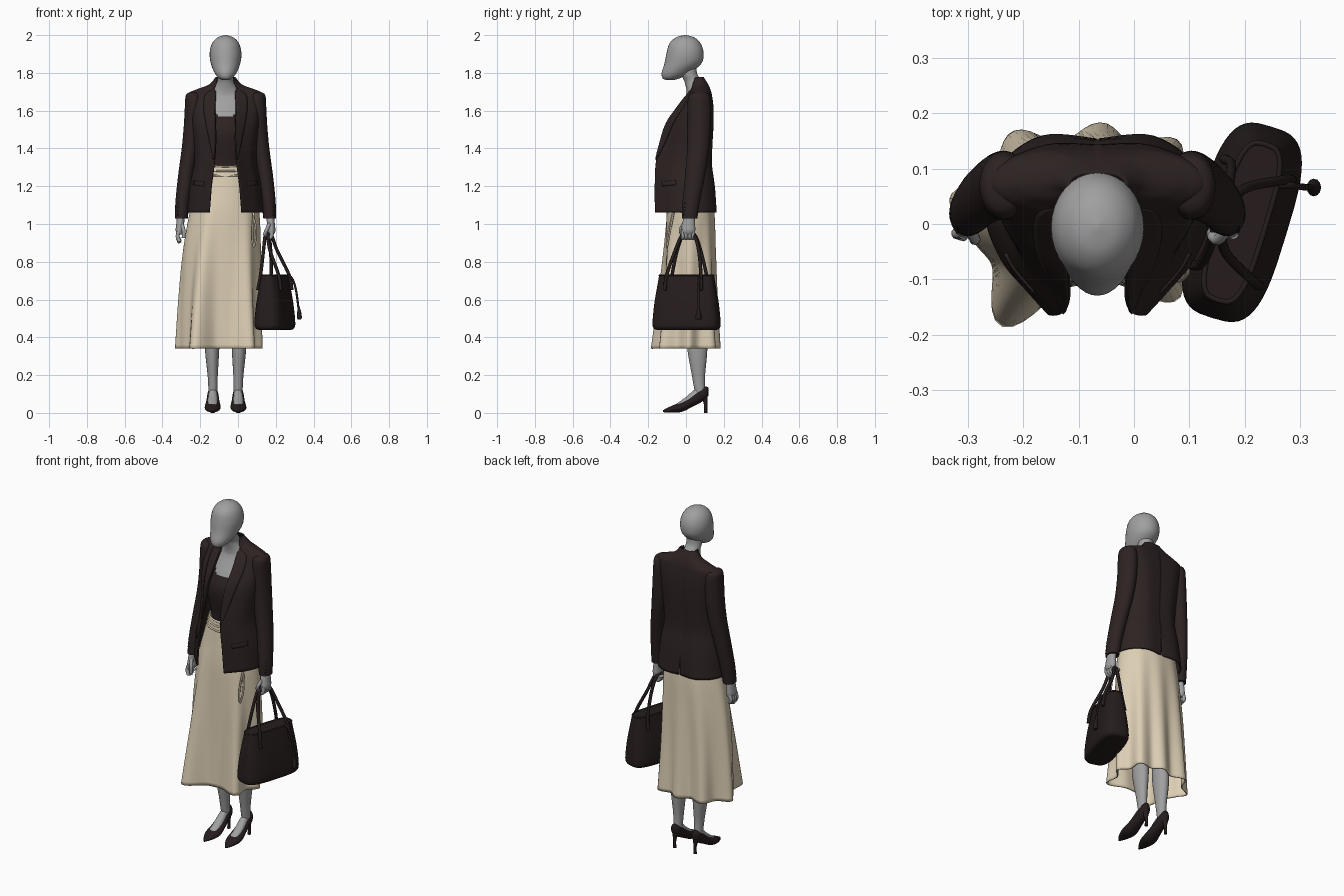
import bpy, bmesh, math
from mathutils import Vector

if "Cube" in bpy.data.objects:
    bpy.data.objects.remove(bpy.data.objects["Cube"])

CX = -0.066  # centre line of the figure


def material(name, *rgb):
    m = bpy.data.materials.new(name)
    m.use_nodes = True
    m.diffuse_color = (*rgb, 1)
    bsdf = next(n for n in m.node_tree.nodes if n.type == 'BSDF_PRINCIPLED')
    bsdf.inputs["Base Color"].default_value = (*rgb, 1)
    bsdf.inputs["Roughness"].default_value = 0.7
    return m


SKIN = material("mannequin_grey", 0.35, 0.35, 0.35)
CLOTH = material("dark_brown_cloth", 0.026, 0.016, 0.016)
LEATHER = material("dark_brown_leather", 0.019, 0.012, 0.012)
CREAM = material("cream_cloth", 0.72, 0.62, 0.46)


def sample(rows, t):
    """Smooth curve through the rows; t counts rows."""
    n = len(rows) - 1
    i = min(int(t), n - 1)
    f = t - i
    a, b, c, d = (rows[max(0, min(n, i + k))] for k in (-1, 0, 1, 2))
    return [0.5 * (2 * q + (r - p) * f + (2 * p - 5 * q + 4 * r - s) * f * f
                   + (3 * q - p - 3 * r + s) * f ** 3) for p, q, r, s in zip(a, b, c, d)]


def finish(name, bm, mats, x, thick=0, mirror=False):
    bmesh.ops.recalc_face_normals(bm, faces=bm.faces)
    me = bpy.data.meshes.new(name)
    bm.to_mesh(me)
    bm.free()
    ob = bpy.data.objects.new(name, me)
    bpy.context.collection.objects.link(ob)
    ob.location.x = x
    for m in mats:
        me.materials.append(m)
    if thick:
        mod = ob.modifiers.new("thickness", 'SOLIDIFY')
        mod.thickness, mod.offset = thick, 0
    if mirror:
        ob.modifiers.new("mirror", 'MIRROR')
    return ob


def loft(name, rows, mat, axis='z', power=1, wave=None, caps=True, seg=32, sub=5, **kw):
    """Rows are (position along axis, centre a, centre b, radius a, radius b)."""
    bm = bmesh.new()
    rings = []
    for k in range((len(rows) - 1) * sub + 1):
        t, a, b, ra, rb = sample(rows, k / sub)
        ring = []
        for j in range(seg):
            th = 2 * math.pi * j / seg
            c, s = math.cos(th), math.sin(th)
            w = wave(th, t) if wave else 0
            u = a + ra * math.copysign(abs(c) ** power, c) + w * c
            v = b + rb * math.copysign(abs(s) ** power, s) + w * s
            ring.append(bm.verts.new((u, v, t) if axis == 'z' else (u, t, v)))
        rings.append(ring)
    for r, q in zip(rings, rings[1:]):
        for j in range(seg):
            bm.faces.new((r[j], r[(j + 1) % seg], q[(j + 1) % seg], q[j]))
    if caps:
        bm.faces.new(rings[0])
        bm.faces.new(rings[-1])
    return finish(name, bm, [mat], kw.pop("x", CX), **kw)


def patch(name, f, nu, nt, mat, thick):
    """Half of a garment panel, mirrored on the centre line."""
    bm = bmesh.new()
    g = [[bm.verts.new(f(i / nu, j / nt)) for i in range(nu + 1)] for j in range(nt + 1)]
    for j in range(nt):
        for i in range(nu):
            bm.faces.new((g[j][i], g[j][i + 1], g[j + 1][i + 1], g[j + 1][i]))
    return finish(name, bm, [mat], CX, thick, True)


def tube(name, pts, r, mat, x=0, closed=False):
    cu = bpy.data.curves.new(name, 'CURVE')
    cu.dimensions, cu.bevel_depth, cu.bevel_resolution, cu.use_fill_caps = '3D', r, 3, True
    sp = cu.splines.new('POLY')
    n = (len(pts) - 1) * 6
    sp.points.add(n)
    for k in range(n + 1):
        sp.points[k].co = (*sample(pts, k / 6), 1)
    sp.use_smooth, sp.use_cyclic_u = True, closed
    ob = bpy.data.objects.new(name, cu)
    bpy.context.collection.objects.link(ob)
    cu.materials.append(mat)
    ob.location.x = x
    return ob


# Head, and torso with a dark scoop-necked top
loft("head", [(1.762, 0, -.085, .012, .02), (1.772, 0, -.078, .036, .046), (1.8, 0, -.054, .058, .075),
              (1.85, 0, -.016, .078, .098), (1.905, 0, -.005, .084, .098), (1.955, 0, -.005, .072, .083),
              (1.987, 0, -.005, .043, .05), (2, 0, -.005, .004, .005)], SKIN)
torso = loft("torso_and_top", [(1.2, 0, .03, .12, .09), (1.32, 0, .025, .113, .085), (1.48, 0, .025, .14, .11),
                               (1.57, 0, .035, .14, .09), (1.66, 0, .05, .115, .055), (1.7, 0, .053, .075, .05),
                               (1.75, 0, .041, .045, .048), (1.79, 0, .018, .043, .043), (1.83, 0, .01, .043, .045)],
             SKIN, sub=10, seg=64)
torso.data.materials.append(CLOTH)
for p in torso.data.polygons:
    p.material_index = int(p.center.z < 1.57 + .04 * (abs(p.center.x) / .062) ** 4)

# Jacket body: height, front gap, front y, half width, side y, back y
JACKET = [(1.06, .086, -.162, .2, .02, .156), (1.2, .075, -.163, .185, .02, .145),
          (1.32, .06, -.158, .162, .025, .13), (1.42, .052, -.135, .164, .03, .133),
          (1.53, .052, -.1, .177, .04, .139), (1.62, .054, -.04, .188, .06, .139),
          (1.685, .051, .008, .195, .07, .131), (1.708, .048, .025, .155, .073, .125),
          (1.735, .046, .036, .085, .075, .114), (1.775, .042, .05, .05, .07, .09)]


def jacket_point(u, t, lift=0):
    z, g, yf, rx, ym, yb = sample(JACKET, t)
    vent = max(0, 1.17 - z) * 0.045
    prof = [(vent, yb - vent), (.5 * rx, yb), (.88 * rx, ym + .6 * (yb - ym)), (rx, ym),
            (.86 * rx, ym + .45 * (yf - ym)), (g + .35 * (rx - g), yf + .24 * (ym - yf)), (g, yf)]
    x, y = sample(prof, u * 6)
    out = Vector((x, y - .03)).normalized() * lift
    return (x + out.x, y + out.y, z)


patch("jacket_body", lambda u, v: jacket_point(u, v * 9), 36, 54, CLOTH, .008)
patch("lapel", lambda u, v: jacket_point(
    1 - u * (.03 + .16 * math.sin(math.pi * min(1, v * 1.05)) ** .8), 2.2 + v * 5.6, .007),
    6, 30, CLOTH, .006)
patch("pocket_flap", lambda u, v: jacket_point(.64 + u * .2, 1.05 + v * .18 - u * .06, .005), 8, 3, CLOTH, .006)

# Sleeves with cuff buttons
loft("sleeves", [(1.03, .234, .019, .034, .041), (1.12, .227, .028, .038, .046), (1.25, .211, .047, .041, .052),
                 (1.4, .187, .064, .045, .058), (1.52, .174, .07, .047, .061), (1.63, .169, .07, .046, .062),
                 (1.675, .17, .07, .042, .056), (1.692, .17, .07, .032, .042), (1.699, .17, .07, .01, .015)],
     CLOTH, mirror=True)
for i in range(4):
    z = 1.05 + i * .02
    y = -.011 + i * .003
    loft("cuff_button", [(z - .006, .252, y, .002, .002), (z, .252, y, .006, .006),
                         (z + .006, .252, y, .002, .002)], CLOTH, seg=8, sub=2, mirror=True)

# Hands: the right hangs open, the left holds the bag
loft("palms", [(.945, .24, .01, .016, .03), (.965, .241, .012, .023, .037), (1, .24, .014, .021, .034),
               (1.06, .235, .018, .021, .027)], SKIN, seg=20, mirror=True)
for k in range(4):
    y = -.017 + k * .018
    tip = .9 + abs(k - 1) * .007
    tube("right_finger", [(-.242, y, .97), (-.254, y, .935), (-.242, y - .004, tip)], .0105, SKIN, CX)
    tube("left_finger", [(.245, y, .97), (.242, y, .933), (.22, y, .925), (.207, y, .95)], .0105, SKIN, CX)
tube("right_thumb", [(-.232, -.01, 1.0), (-.222, -.026, .965), (-.222, -.028, .925)], .01, SKIN, CX)
tube("left_thumb", [(.232, -.012, 1.0), (.218, -.028, .97), (.208, -.022, .945)], .01, SKIN, CX)

# Flared skirt with hem folds: angle in degrees, fold depth
FOLDS = [(-117, .1), (-50, .075), (0, .028), (48, .065), (80, .05), (117, .052), (167, .035)]


def skirt_wave(th, z):
    flare = max(0, (1.15 - z) / .81) ** 1.2
    w = 0
    for deg, amp in FOLDS:
        d = (math.degrees(th) - deg + 180) % 360 - 180
        w += amp * math.exp(-(d / 13) ** 2)
    return w * flare


loft("skirt", [(.34, -.035, .013, .2, .12), (.6, -.03, .016, .2, .12), (.85, -.02, .02, .196, .122),
               (1.06, -.006, .023, .18, .122), (1.2, 0, .022, .15, .108), (1.31, 0, .022, .12, .095)],
     CREAM, caps=False, wave=skirt_wave, seg=120, sub=8, thick=.006)

# Pleats across the front of the waistband, and a hanging tie
for z in (1.255, 1.28, 1.305):
    r = .119 + (1.31 - z) * .22
    arc = [math.pi * (1.15 + .7 * k / 12) for k in range(13)]
    tube("waist_pleat", [(r * math.cos(a), .022 + (r - .022) * math.sin(a), z + .008 * math.cos(a) ** 2)
                         for a in arc], .005, CREAM, CX)
tube("skirt_tie", [(.145, -.065, 1.06), (.162, -.085, .96), (.15, -.1, .88), (.142, -.095, .95),
                   (.15, -.07, 1.06)], .005, CREAM, CX)

# Legs and feet
loft("legs", [(.08, .067, .08, .022, .028), (.13, .067, .072, .024, .029), (.2, .068, .066, .027, .035),
              (.34, .071, .06, .038, .053), (.48, .068, .055, .04, .05), (.7, .07, .045, .055, .06)],
     SKIN, mirror=True)
loft("feet", [(-.06, .068, .03, .022, .012), (0, .068, .06, .026, .024), (.05, .067, .093, .023, .033),
              (.095, .067, .11, .02, .025)], SKIN, axis='y', seg=20, mirror=True)

# Pointed high-heeled shoes
loft("shoes", [(-.122, .07, .009, .004, .005), (-.1, .07, .014, .02, .012), (-.06, .069, .023, .038, .021),
               (-.02, .068, .032, .042, .026), (.03, .067, .06, .035, .03), (.075, .067, .09, .03, .037),
               (.105, .067, .107, .024, .033), (.118, .067, .112, .008, .022)],
     LEATHER, axis='y', seg=24, mirror=True)
loft("shoe_heels", [(0, .067, .104, .009, .009), (.04, .067, .104, .008, .009), (.07, .067, .1, .014, .014),
                    (.1, .067, .092, .022, .024)], LEATHER, seg=16, mirror=True)

# Handbag, turned slightly and hung from the left hand
bag = [loft("bag_body", [(.44, 0, 0, .062, .162), (.447, 0, 0, .075, .175), (.475, 0, 0, .083, .181),
                         (.58, 0, 0, .073, .172), (.7, 0, 0, .052, .153), (.73, 0, 0, .045, .149)],
            LEATHER, power=.6, seg=48, x=0)]
rim = [(.043 * math.copysign(abs(math.cos(a)) ** .6, math.cos(a)),
        .147 * math.copysign(abs(math.sin(a)) ** .6, math.sin(a)), .728)
       for a in (math.pi * k / 16 for k in range(33))]
bag.append(tube("bag_rim", rim, .005, LEATHER, closed=True))
for s in (-1, 1):
    half = [(s * .064, .1, .65), (s * .05, .095, .73), (-.025 + s * .018, .065, .86), (-.035 + s * .008, .035, .938)]
    path = [(x, -y, z) for x, y, z in half] + [(-.035 + s * .008, 0, .956)] + half[::-1]
    bag.append(tube("bag_handle", path, .009, LEATHER))
for ob in bag:
    ob.rotation_euler.z = math.radians(-17)
    ob.location = (.195, .003, 0)

# Hanging cord with a tassel
tube("tassel_cord", [(.245, .07, .725), (.28, .07, .72), (.305, .067, .66), (.322, .066, .54)], .006, LEATHER)
loft("tassel", [(.495, .325, .066, .009, .014), (.505, .325, .066, .013, .016), (.53, .324, .066, .011, .012),
                (.56, .322, .066, .005, .005)], LEATHER, seg=12, x=0)

# Smooth shading with sharp rims
bpy.ops.object.select_all(action='DESELECT')
meshes = [o for o in bpy.context.collection.objects if o.type == 'MESH']
for o in meshes:
    o.select_set(True)
bpy.context.view_layer.objects.active = meshes[0]
bpy.ops.object.shade_smooth_by_angle(angle=math.radians(50))
